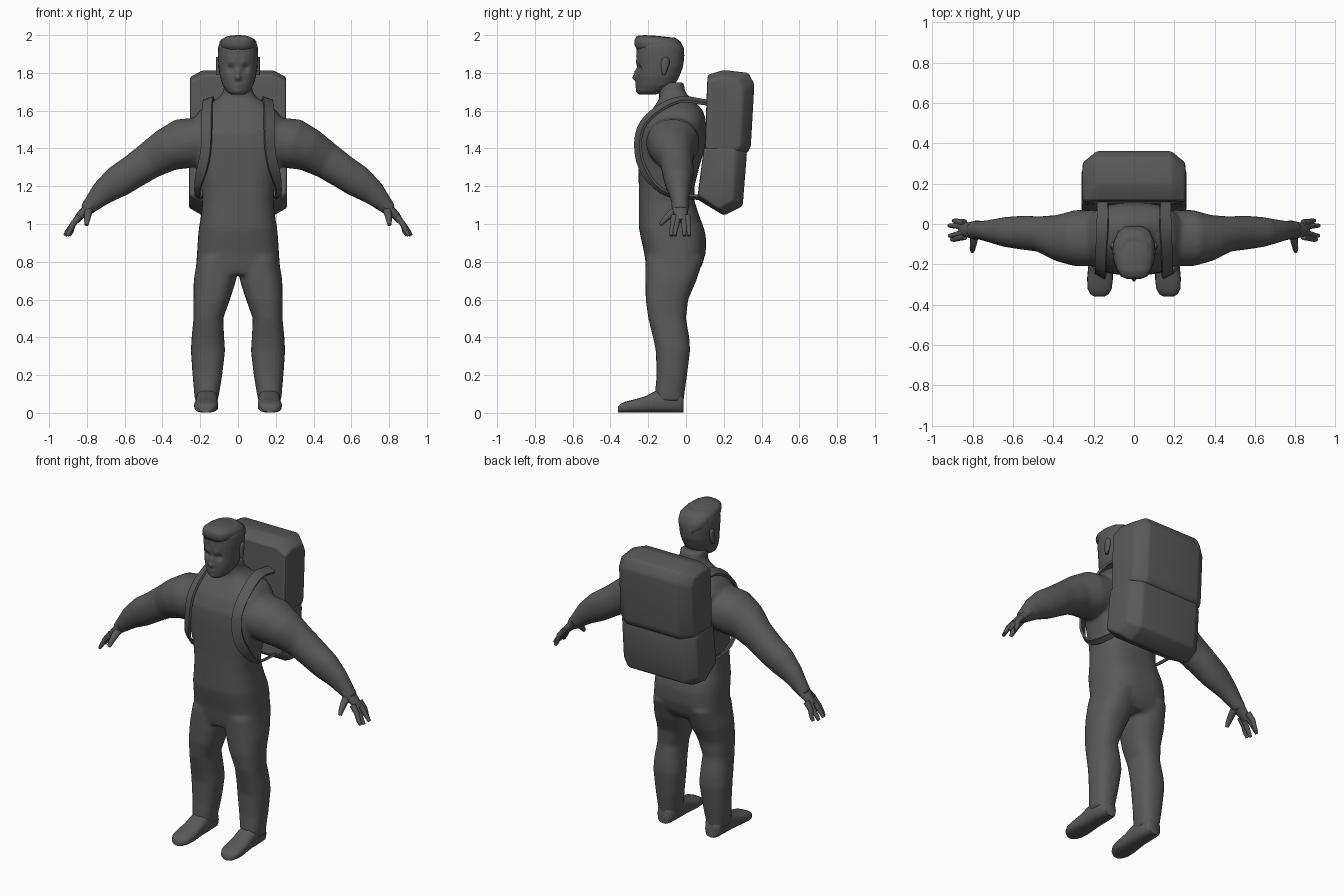
import bpy, bmesh, math
from mathutils import Vector
from mathutils.bvhtree import BVHTree

if "Cube" in bpy.data.objects:
    bpy.data.objects.remove(bpy.data.objects["Cube"])

grey = bpy.data.materials.new("dark grey")
grey.diffuse_color = (0.1, 0.1, 0.1, 1)
grey.use_nodes = True
grey.node_tree.nodes["Principled BSDF"].inputs["Base Color"].default_value = grey.diffuse_color


def make(name, bm, smooth=60):
    bmesh.ops.recalc_face_normals(bm, faces=bm.faces[:])
    me = bpy.data.meshes.new(name)
    bm.to_mesh(me)
    bm.free()
    me.materials.append(grey)
    ob = bpy.data.objects.new(name, me)
    bpy.context.collection.objects.link(ob)
    shade(ob, smooth)
    return ob


def shade(ob, angle):
    bpy.ops.object.select_all(action='DESELECT')
    ob.select_set(True)
    bpy.context.view_layer.objects.active = ob
    bpy.ops.object.shade_smooth_by_angle(angle=math.radians(angle))


def bake(ob, *mods):
    """Add modifiers given as (type, settings) and apply them."""
    bpy.context.view_layer.objects.active = ob
    for kind, settings in mods:
        m = ob.modifiers.new(kind, kind)
        for k, v in settings.items():
            setattr(m, k, v)
        bpy.ops.object.modifier_apply(modifier=m.name)


def loft(bm, rings, n=20, e=2.3):
    """Skin superellipse rings given as (centre, half axis u, half axis v)."""
    rows = []
    for c, u, v in rings:
        row = []
        for i in range(n):
            a = 2 * math.pi * i / n
            p, q = math.cos(a), math.sin(a)
            p = math.copysign(abs(p) ** (2 / e), p)
            q = math.copysign(abs(q) ** (2 / e), q)
            row.append(bm.verts.new(Vector(c) + Vector(u) * p + Vector(v) * q))
        rows.append(row)
    for r, s in zip(rows, rows[1:]):
        for i in range(n):
            j = (i + 1) % n
            bm.faces.new((r[i], r[j], s[j], s[i]))
    bm.faces.new(rows[0])
    bm.faces.new(rows[-1])


def upright(rows):
    """Rings from (z, x min, x max, y front, y back)."""
    return [(((a + b) / 2, (f + k) / 2, z), ((b - a) / 2, 0, 0), (0, (k - f) / 2, 0))
            for z, a, b, f, k in rows]


def mirrored(rings, s):
    return [tuple(Vector((p[0] * s, p[1], p[2])) for p in r) for r in rings]


# torso: (z, half width, y front, y back)
torso = [(.73, .2, -.2, .05), (.78, .222, -.212, .085), (.85, .217, -.222, .105),
         (.93, .212, -.24, .106), (.98, .207, -.25, .095), (1.03, .198, -.25, .075),
         (1.12, .188, -.25, .045), (1.2, .195, -.25, .045), (1.3, .222, -.253, .07),
         (1.4, .245, -.255, .1), (1.48, .25, -.25, .105), (1.55, .24, -.22, .105),
         (1.6, .205, -.185, .09), (1.64, .15, -.155, .055), (1.67, .1, -.14, .02),
         (1.70, .078, -.145, -.005), (1.75, .072, -.15, -.012)]
torso = upright([(z, -w, w, f, k) for z, w, f, k in torso])
legs = upright([(.82, .015, .215, -.215, .095), (.7, .01, .235, -.215, .055),
                (.6, .042, .236, -.214, .012), (.5, .078, .236, -.2, 0),
                (.4, .073, .246, -.175, .018), (.33, .068, .25, -.16, .022),
                (.2, .083, .241, -.156, .006), (.1, .1, .232, -.165, -.008),
                (.06, .107, .228, -.165, -.012)])
# arm: (x, z, half thickness, y, half depth, slope angle)
arms = []
for x, z, t, y, d, a in [(.15, 1.45, .12, -.07, .14, 8), (.29, 1.425, .135, -.07, .14, 18),
                         (.38, 1.39, .115, -.07, .115, 27), (.47, 1.335, .098, -.05, .088, 31),
                         (.55, 1.28, .09, -.043, .085, 35), (.635, 1.225, .087, -.04, .075, 37),
                         (.72, 1.163, .066, -.035, .055, 39), (.785, 1.095, .043, -.03, .042, 45),
                         (.81, 1.07, .035, -.03, .042, 47)]:
    a = math.radians(a)
    arms.append(((x, y, z), (t * math.sin(a), 0, t * math.cos(a)), (0, d, 0)))

# body: torso, limbs and neck fused into one surface
bm = bmesh.new()
loft(bm, torso, 32, 2.7)
for s in (1, -1):
    loft(bm, mirrored(legs, s), 24, 2.4)
    loft(bm, mirrored(arms, s), 24, 2.1)
body = make("body", bm)
bake(body, ('REMESH', dict(mode='VOXEL', voxel_size=.011)),
     ('SMOOTH', dict(factor=.5, iterations=8)))
shade(body, 60)

# hands: palm, four fingers and a thumb
def digit(bm, pts, r0, r1, s, depth=1.0):
    pts = [Vector(p) for p in pts]
    rings = []
    for i, p in enumerate(pts):
        d = (pts[min(i + 1, len(pts) - 1)] - pts[max(i - 1, 0)]).normalized()
        u = d.cross(Vector((0, 1, 0))).normalized()
        v = u.cross(d)
        r = r0 + (r1 - r0) * i / (len(pts) - 1)
        rings.append((p, u * r, v * r * depth))
    loft(bm, mirrored(rings, s), 10, 2.2)


for s, side in ((1, "left"), (-1, "right")):
    bm = bmesh.new()
    digit(bm, [(.775, -.03, 1.105), (.805, -.03, 1.072), (.835, -.028, 1.045), (.858, -.026, 1.015)],
          .032, .018, s, 1.55)
    for y, tip, dx in ((-.062, -.077, .905), (-.042, -.058, .915), (-.012, -.008, .917), (.006, .016, .895)):
        digit(bm, [(.84, y, 1.04), (.873, (y + tip) / 2, 1.0), (dx - .012, tip, .958), (dx, tip, .938)],
              .018, .009, s)
    digit(bm, [(.79, -.045, 1.075), (.795, -.085, 1.05), (.8, -.12, 1.015), (.802, -.135, .995)],
          .024, .01, s)
    make(side + "_hand", bm)

# shoes: (y, half width, height)
shoe = [(-.012, .04, .09), (-.03, .052, .11), (-.1, .058, .12), (-.16, .058, .115), (-.21, .06, .088),
        (-.27, .064, .07), (-.32, .06, .058), (-.348, .045, .045), (-.36, .025, .03)]
for s, side in ((1, "left"), (-1, "right")):
    bm = bmesh.new()
    loft(bm, mirrored([((.165 + .03 * max(0, -y - .15), y, h / 2 + .002), (w, 0, 0), (0, 0, h / 2))
                       for y, w, h in shoe], s), 20, 2.8)
    make(side + "_shoe", bm)

# head: skull loft, then features pushed in and out
bm = bmesh.new()
rows = [(1.685, .035, -.245, -.16), (1.7, .06, -.258, -.12), (1.735, .082, -.262, -.06),
        (1.78, .096, -.262, -.035), (1.83, .103, -.26, -.016), (1.89, .107, -.264, -.008),
        (1.935, .106, -.262, -.012), (1.968, .094, -.25, -.03), (1.988, .068, -.225, -.06)]
loft(bm, upright([(z, -w, w, f, k) for z, w, f, k in rows]), 24, 2.25)
head = make("head", bm)
bake(head, ('REMESH', dict(mode='VOXEL', voxel_size=.006)), ('SMOOTH', dict(iterations=8)))
features = [((0, -.265, 1.775), .016, -.026), ((0, -.265, 1.805), .015, -.014),   # nose
            ((.04, -.25, 1.825), .018, .016), ((-.04, -.25, 1.825), .018, .016),   # eye sockets
            ((.03, -.26, 1.855), .02, -.007), ((-.03, -.26, 1.855), .02, -.007),   # brows
            ((0, -.26, 1.735), .018, -.007), ((0, -.255, 1.7), .02, -.008)]        # mouth, chin
for v in head.data.vertices:
    v.co.y += sum(dy * math.exp(-((v.co - Vector(p)).length / r) ** 2) for p, r, dy in features)
shade(head, 60)

# hair: swept cap with a raised front
bm = bmesh.new()
hair = [(-.272, .035, 1.945, 1.975), (-.26, .066, 1.922, 1.996), (-.22, .088, 1.91, 2.0),
        (-.15, .1, 1.9, 1.996), (-.08, .098, 1.88, 1.988), (-.035, .078, 1.87, 1.968), (-.01, .04, 1.87, 1.93)]
loft(bm, [((0, y, (a + b) / 2), (w, 0, 0), (0, 0, (b - a) / 2)) for y, w, a, b in hair], 20, 2.6)
make("hair", bm)

# ears
for s, side in ((1, "left"), (-1, "right")):
    bm = bmesh.new()
    loft(bm, [((s * .104, y, z), (.012, 0, 0), (0, d, 0)) for z, y, d in
              ((1.79, -.118, .006), (1.81, -.115, .015), (1.85, -.11, .024), (1.872, -.108, .02), (1.884, -.108, .008))], 10, 2)
    make(side + "_ear", bm)


# backpack: side profile (y, z) carried across x, drawn in at the ends
def pack(name, profile, half, inset, y0, zc):
    bm = bmesh.new()
    rows = []
    for x, k in ((-half, 1), (-half + inset, 0), (half - inset, 0), (half, 1)):
        rows.append([bm.verts.new((x, y0 + (y - y0) * (1 - .22 * k), zc + (z - zc) * (1 - .12 * k)))
                     for y, z in profile])
    n = len(profile)
    for r, s in zip(rows, rows[1:]):
        for i in range(n):
            bm.faces.new((r[i], r[(i + 1) % n], s[(i + 1) % n], s[i]))
    bm.faces.new(rows[0])
    bm.faces.new(rows[-1])
    ob = make(name, bm)
    bake(ob, ('BEVEL', dict(width=.012, segments=2, limit_method='ANGLE', angle_limit=.4)))
    shade(ob, 35)


pack("backpack_top", [(.1, 1.4), (.115, 1.79), (.2, 1.815), (.33, 1.8), (.362, 1.74),
                      (.343, 1.41), (.325, 1.375), (.11, 1.375)], .255, .07, .1, 1.5)
pack("backpack_bottom", [(.1, 1.41), (.06, 1.13), (.2, 1.045), (.3, 1.095), (.322, 1.37), (.31, 1.41)],
     .26, .065, .07, 1.35)

# straps: ribbons resting on the body
bm = bmesh.new()
loft(bm, torso, 32, 2.7)
tree = BVHTree.FromBMesh(bm)
bm.free()
core = Vector((.06, -.08, 1.4))
path = [(.155, .13, 1.64), (.155, .06, 1.65), (.155, .0, 1.665), (.158, -.06, 1.655), (.162, -.13, 1.62),
        (.165, -.2, 1.57), (.165, -.245, 1.51), (.165, -.258, 1.43), (.175, -.25, 1.34),
        (.2, -.215, 1.26), (.215, -.165, 1.2), (.215, -.1, 1.155), (.21, -.02, 1.145), (.205, .1, 1.14)]
for s, side in ((1, "left"), (-1, "right")):
    bm = bmesh.new()
    pts = [Vector(p) for p in path]
    rows = []
    for i, p in enumerate(pts):
        t = pts[min(i + 1, len(pts) - 1)] - pts[max(i - 1, 0)]
        w = t.cross(p - core).normalized() * (.029 if i < 10 else .016)
        row = []
        for k in (-1, 0, 1):
            q = p + w * k
            ray = (q - core).normalized()
            hit = tree.ray_cast(core, ray)[0]
            if hit and (hit - core).length + .007 > (q - core).length:
                q = hit + ray * .007
            row.append(bm.verts.new((q.x * s, q.y, q.z)))
        rows.append(row)
    for r, q in zip(rows, rows[1:]):
        for k in (0, 1):
            bm.faces.new((r[k], r[k + 1], q[k + 1], q[k]))
    ob = make(side + "_strap", bm)
    bake(ob, ('SUBSURF', dict(levels=1)), ('SOLIDIFY', dict(thickness=.014, offset=0)))
    shade(ob, 40)
